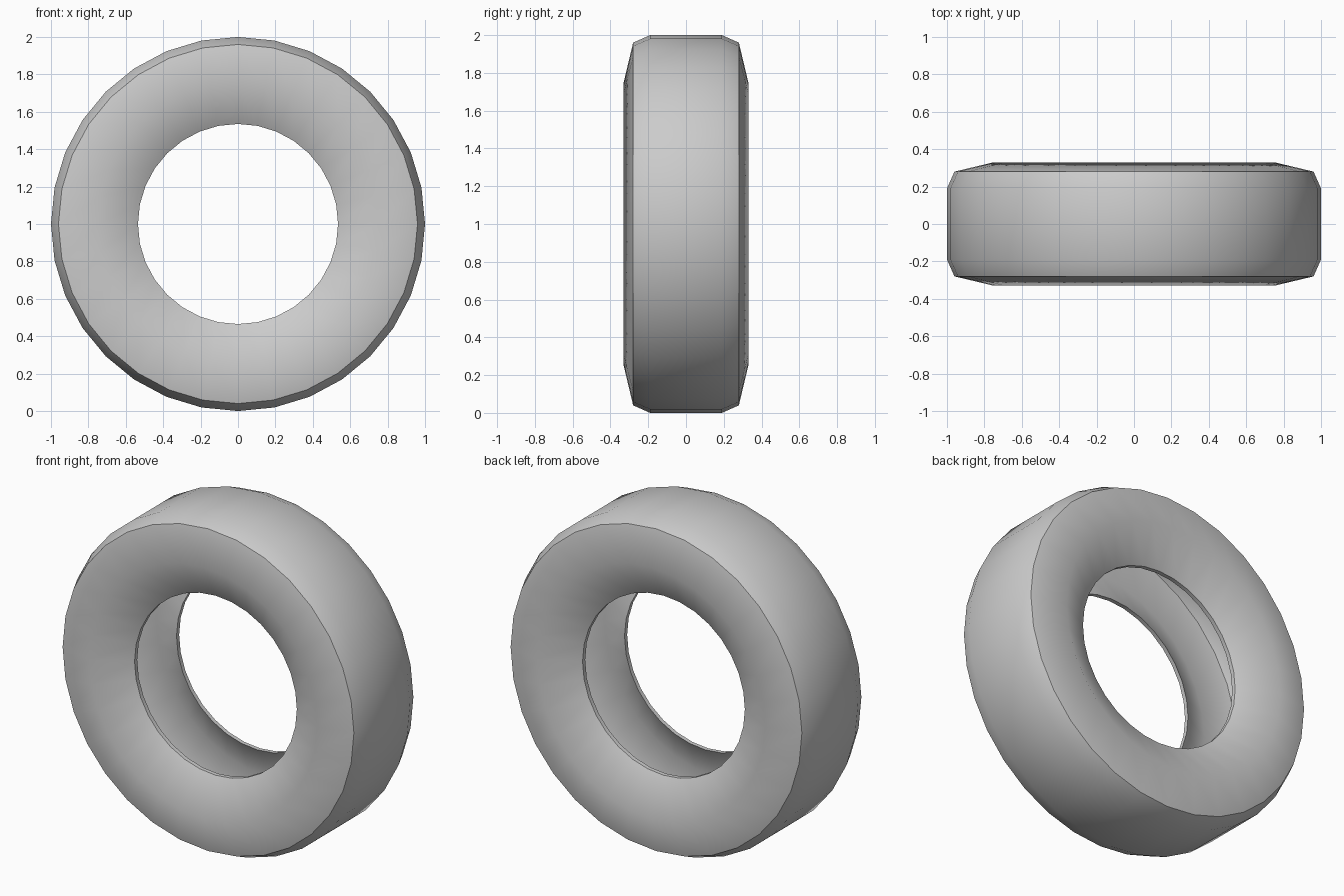
import bpy, bmesh, math

if "Cube" in bpy.data.objects:
    bpy.data.objects.remove(bpy.data.objects["Cube"])

SEGMENTS = 32

# Half cross-section (radius, y): outer shell, bead lip, then hollow inside
half = [(1.0, 0.19), (0.96, 0.28), (0.75, 0.33), (0.535, 0.21),
        (0.535, 0.185), (0.745, 0.30), (0.94, 0.255), (0.975, 0.18)]
profile = half + [(r, -y) for r, y in reversed(half)]

# Spin the closed profile around the y axis
bm = bmesh.new()
rings = []
for i in range(SEGMENTS):
    a = 2 * math.pi * i / SEGMENTS
    rings.append([bm.verts.new((r * math.cos(a), y, 1 + r * math.sin(a)))
                  for r, y in profile])
n = len(profile)
for i in range(SEGMENTS):
    a, b = rings[i], rings[(i + 1) % SEGMENTS]
    for j in range(n):
        k = (j + 1) % n
        bm.faces.new((a[j], b[j], b[k], a[k]))
bmesh.ops.recalc_face_normals(bm, faces=bm.faces)

mesh = bpy.data.meshes.new("tire")
bm.to_mesh(mesh)
bm.free()
tire = bpy.data.objects.new("tire", mesh)
bpy.context.collection.objects.link(tire)

# Smooth tread and sidewalls, crisp bead lips
bpy.context.view_layer.objects.active = tire
tire.select_set(True)
bpy.ops.object.shade_smooth_by_angle(angle=math.radians(50))
